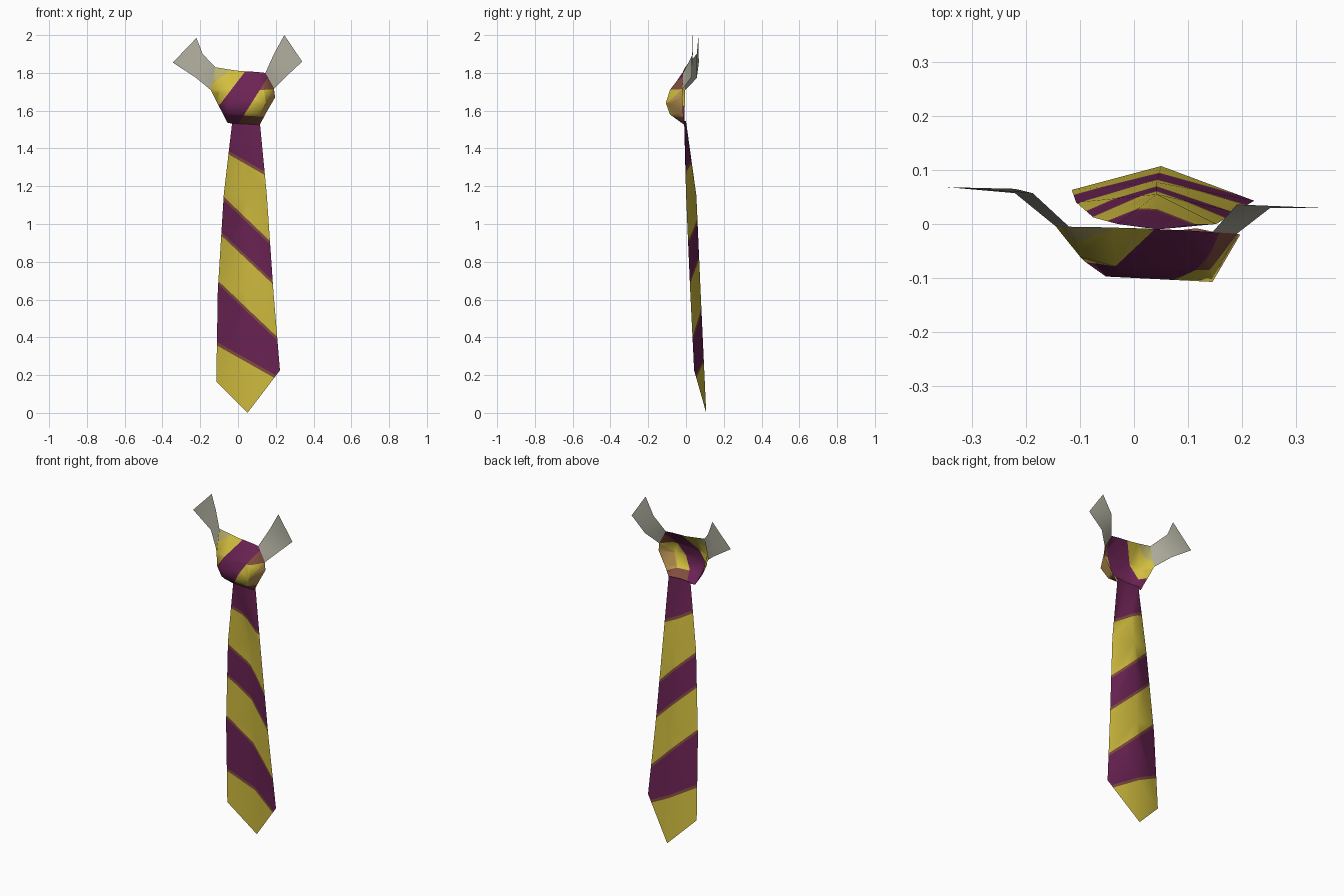
import bpy, bmesh
from mathutils import Vector

if "Cube" in bpy.data.objects:
    bpy.data.objects.remove(bpy.data.objects["Cube"])


def material(name, rgb):
    m = bpy.data.materials.new(name)
    m.diffuse_color = (*rgb, 1)
    m.use_nodes = True
    m.node_tree.nodes["Principled BSDF"].inputs["Base Color"].default_value = m.diffuse_color
    return m


PURPLE, YELLOW, BROWN, TAN, GREY, KHAKI = range(6)
MATS = [material("purple", (0.15, 0.017, 0.09)),
        material("yellow", (0.64, 0.51, 0.05)),
        material("brown", (0.22, 0.075, 0.05)),
        material("tan", (0.53, 0.32, 0.09)),
        material("collar_grey", (0.43, 0.42, 0.34)),
        material("khaki", (0.50, 0.44, 0.15))]


def line_z(line, x):
    """Height of a slanted x-z line at x."""
    (x0, z0), (x1, z1) = line
    return z0 + (z1 - z0) * (x - x0) / (x1 - x0)


def shift(line, dz):
    return tuple((x, z + dz) for x, z in line)


def sheet(name, rows, lines=(), rule=lambda c: GREY):
    """Open sheet from rows of points, cut along lines, coloured by a rule."""
    bm = bmesh.new()
    grid = [[bm.verts.new(p) for p in row] for row in rows]
    for a, b in zip(grid, grid[1:]):
        for i in range(len(a) - 1):
            bm.faces.new((a[i], b[i], b[i + 1], a[i + 1]))
    bmesh.ops.triangulate(bm, faces=bm.faces[:])
    for (x0, z0), (x1, z1) in lines:
        bmesh.ops.bisect_plane(bm, geom=bm.verts[:] + bm.edges[:] + bm.faces[:],
                               dist=1e-5, plane_co=(x0, 0, z0),
                               plane_no=Vector((z1 - z0, 0, x0 - x1)).normalized())
    for f in bm.faces:
        f.material_index = rule(f.calc_center_median())
        f.smooth = True
    me = bpy.data.meshes.new(name)
    bm.to_mesh(me)
    bm.free()
    for m in MATS:
        me.materials.append(m)
    ob = bpy.data.objects.new(name, me)
    bpy.context.collection.objects.link(ob)
    return ob


# Blade: folded sheet with the centre crease pushed back, diagonal stripes
stripe_edges = [((-0.045, 1.375), (0.13, 1.275)),
                ((-0.07, 1.13), (0.165, 0.905)),
                ((-0.085, 0.945), (0.175, 0.70)),
                ((-0.105, 0.69), (0.20, 0.40)),
                ((-0.11, 0.365), (0.20, 0.19))]
blade_lines = [shift(s, d) for s in stripe_edges for d in (0.009, -0.009)]


def blade_rule(c):
    n = sum(c.z < line_z(l, c.x) for l in blade_lines)
    return (PURPLE, BROWN, YELLOW, BROWN)[n % 4]


sheet("tie_blade", [
    [(-0.03, 0.0, 1.545), (0.043, -0.01, 1.545), (0.115, 0.0, 1.545)],
    [(-0.075, 0.012, 1.16), (0.042, 0.055, 1.15), (0.152, 0.0, 1.16)],
    [(-0.107, 0.04, 0.65), (0.042, 0.077, 0.65), (0.187, 0.022, 0.65)],
    [(-0.115, 0.063, 0.165), (0.05, 0.107, 0.0), (0.222, 0.043, 0.225)],
], blade_lines, blade_rule)

# Knot: bulging shell, open at the back
fade = ((-0.145, 1.735), (-0.02, 1.83))
left_edge = ((-0.09, 1.64), (0.04, 1.81))
right_edge = ((0.04, 1.59), (0.15, 1.765))
patch_top = ((0.0, 1.70), (0.2, 1.715))
patch_bottom = ((0.0, 1.575), (0.2, 1.565))
tan_edge = ((0.11, 1.57), (0.19, 1.72))


def knot_rule(c):
    def above(line):
        return c.z > line_z(line, c.x)
    if above(fade):
        return KHAKI
    if above(left_edge):
        return YELLOW
    if above(right_edge):
        return PURPLE
    if above(patch_top) or not above(patch_bottom):
        return BROWN
    return YELLOW if above(tan_edge) else TAN


sheet("tie_knot", [
    [(-0.12, -0.005, 1.83), (-0.06, -0.006, 1.82), (0.01, -0.008, 1.81),
     (0.10, -0.012, 1.805), (0.145, -0.015, 1.80)],
    [(-0.145, -0.004, 1.71), (-0.10, -0.06, 1.71), (-0.03, -0.08, 1.71),
     (0.14, -0.085, 1.71), (0.19, -0.018, 1.72)],
    [(-0.11, -0.006, 1.64), (-0.09, -0.07, 1.64), (-0.052, -0.097, 1.64),
     (0.145, -0.107, 1.64), (0.196, -0.02, 1.67)],
    [(-0.078, -0.008, 1.58), (-0.068, -0.06, 1.58), (-0.03, -0.08, 1.58),
     (0.11, -0.085, 1.58), (0.15, -0.015, 1.59)],
    [(-0.055, -0.008, 1.535), (-0.03, -0.012, 1.532), (0.02, -0.013, 1.53),
     (0.08, -0.012, 1.527), (0.115, -0.008, 1.525)],
], [fade, left_edge, right_edge, patch_top, patch_bottom, tan_edge], knot_rule)

# Collar wings: thin bands folding back from each side of the knot
sheet("collar_left", [
    [(-0.22, 0.065, 1.985), (-0.187, 0.057, 1.90), (-0.12, -0.005, 1.83)],
    [(-0.345, 0.068, 1.855), (-0.22, 0.057, 1.772), (-0.145, -0.004, 1.71)]])
sheet("collar_right", [
    [(0.145, -0.015, 1.80), (0.19, 0.036, 1.90), (0.245, 0.033, 2.0)],
    [(0.19, -0.018, 1.715), (0.252, 0.03, 1.778), (0.34, 0.03, 1.86)]])
